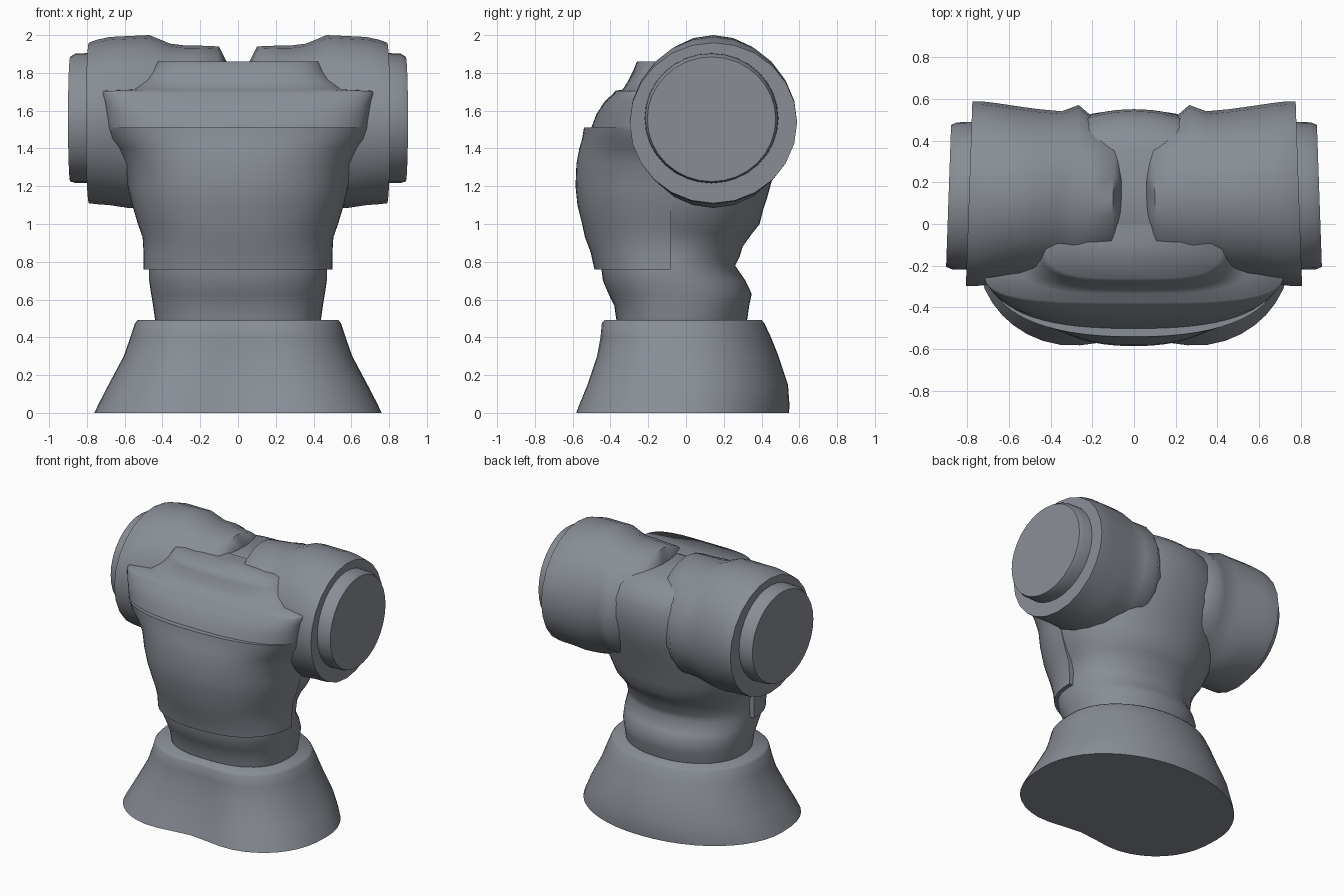
import bpy, bmesh, math

grey = bpy.data.materials.new("slate grey")
grey.diffuse_color = (0.25, 0.27, 0.305, 1)


def power(v, p):
    return math.copysign(abs(v) ** p, v)


def loft(name, rings, angle=60):
    """Skin a list of equal-length closed rings and cap both ends."""
    bm = bmesh.new()
    rows = [[bm.verts.new(p) for p in ring] for ring in rings]
    n = len(rows[0])
    for a, b in zip(rows, rows[1:]):
        for i in range(n):
            j = (i + 1) % n
            bm.faces.new((a[i], a[j], b[j], b[i]))
    bm.faces.new(rows[0][::-1])
    bm.faces.new(rows[-1])
    bmesh.ops.recalc_face_normals(bm, faces=bm.faces)
    mesh = bpy.data.meshes.new(name)
    bm.to_mesh(mesh)
    bm.free()
    mesh.materials.append(grey)
    obj = bpy.data.objects.new(name, mesh)
    bpy.context.collection.objects.link(obj)
    bpy.ops.object.select_all(action='DESELECT')
    obj.select_set(True)
    bpy.context.view_layer.objects.active = obj
    bpy.ops.object.shade_smooth_by_angle(angle=math.radians(angle))
    return obj


def oval(z, hx, front, back, dent=0.0, p_front=0.8, p_back=0.95, n=48):
    """Horizontal ring, squarer in front; dent pushes the front middle inward."""
    cy, hy = (front + back) / 2, (back - front) / 2
    ring = []
    for i in range(n):
        a = 2 * math.pi * i / n
        p = p_front if math.cos(a) > 0 else p_back
        x, y = hx * power(math.sin(a), p), cy - hy * power(math.cos(a), p)
        if math.cos(a) > 0:
            y += dent * math.exp(-(x / (0.36 * hx)) ** 2)
        ring.append((x, y, z))
    return ring


def shell(z, hx, front, back, p=0.86, n=32):
    """Horizontal D-shaped ring, rounded in front and flat behind."""
    ring = []
    for i in range(n + 1):
        a = math.pi * (i / n - 0.5)
        ring.append((hx * power(math.sin(a), p),
                     back + (front - back) * power(max(math.cos(a), 0), p), z))
    return ring


# Flared skirt with two front lobes
loft("skirt", [oval(*r, p_front=0.8, p_back=0.97) for r in (
    (0.00, 0.76, -0.63, 0.545, 0.08), (0.04, 0.742, -0.615, 0.548, 0.08),
    (0.15, 0.685, -0.565, 0.54, 0.07), (0.30, 0.605, -0.505, 0.49, 0.05),
    (0.40, 0.57, -0.48, 0.45, 0.035), (0.475, 0.545, -0.47, 0.415, 0.03),
    (0.492, 0.53, -0.455, 0.40, 0.03))], 50)

# Torso with folds at the waist and lower back
loft("torso", [oval(*r) for r in (
    (0.45, 0.43, -0.36, 0.31), (0.50, 0.44, -0.37, 0.325), (0.57, 0.45, -0.38, 0.335),
    (0.63, 0.46, -0.41, 0.348), (0.70, 0.47, -0.44, 0.315), (0.78, 0.47, -0.45, 0.26),
    (0.83, 0.465, -0.45, 0.285), (0.88, 0.465, -0.45, 0.30), (0.95, 0.485, -0.45, 0.35),
    (1.00, 0.515, -0.45, 0.39), (1.08, 0.55, -0.45, 0.41), (1.14, 0.57, -0.45, 0.43),
    (1.25, 0.585, -0.45, 0.46), (1.40, 0.58, -0.42, 0.52), (1.55, 0.56, -0.36, 0.55),
    (1.68, 0.52, -0.30, 0.54), (1.76, 0.48, -0.26, 0.50), (1.82, 0.44, -0.25, 0.43),
    (1.855, 0.40, -0.23, 0.35))], 80)

# Chest plate wrapped round the front
loft("chest_plate", [shell(*r) for r in (
    (0.76, 0.50, -0.485, -0.08), (0.85, 0.50, -0.505, -0.08), (0.93, 0.505, -0.535, -0.08),
    (1.00, 0.53, -0.55, -0.08), (1.10, 0.56, -0.575, -0.08), (1.20, 0.585, -0.585, -0.08),
    (1.32, 0.60, -0.58, -0.10), (1.40, 0.64, -0.565, -0.14), (1.45, 0.675, -0.55, -0.18),
    (1.512, 0.69, -0.54, -0.22))])

# Upper chest band that slopes back into the collar
loft("upper_chest", [shell(*r) for r in (
    (1.50, 0.69, -0.505, -0.21, 0.8), (1.58, 0.70, -0.475, -0.21, 0.72),
    (1.65, 0.71, -0.43, -0.21, 0.64), (1.69, 0.72, -0.385, -0.21, 0.58),
    (1.705, 0.715, -0.375, -0.21, 0.58), (1.712, 0.57, -0.335, -0.12, 0.6),
    (1.76, 0.50, -0.305, -0.10, 0.6), (1.81, 0.46, -0.28, -0.05, 0.6),
    (1.86, 0.43, -0.26, 0.0, 0.5))], 75)


def disc(side, x, rz, ry, cy, cz, n):
    """Upright ring facing sideways, swept back very slightly."""
    ring = []
    for i in range(n):
        a = 2 * math.pi * i / n
        y = cy + ry * math.cos(a)
        ring.append((side * (x - 0.035 * (y - 0.14)), y, cz + rz * math.sin(a)))
    return ring


# Barrel shoulders and their round end caps
for side, label in ((-1, "left"), (1, "right")):
    loft(label + "_shoulder", [disc(side, *r, 24) for r in (
        (0.06, 0.33, 0.31, 0.13, 1.53), (0.10, 0.40, 0.36, 0.13, 1.54),
        (0.22, 0.405, 0.38, 0.14, 1.54), (0.28, 0.405, 0.42, 0.15, 1.54),
        (0.36, 0.415, 0.39, 0.15, 1.54), (0.47, 0.455, 0.405, 0.145, 1.545),
        (0.58, 0.455, 0.42, 0.145, 1.54), (0.68, 0.445, 0.435, 0.145, 1.545),
        (0.75, 0.435, 0.443, 0.145, 1.54), (0.79, 0.425, 0.443, 0.145, 1.535))])
    loft(label + "_shoulder_cap", [disc(side, *r, 32) for r in (
        (0.76, 0.345, 0.355, 0.135, 1.56), (0.86, 0.343, 0.352, 0.135, 1.56),
        (0.888, 0.33, 0.34, 0.135, 1.555))], 40)
